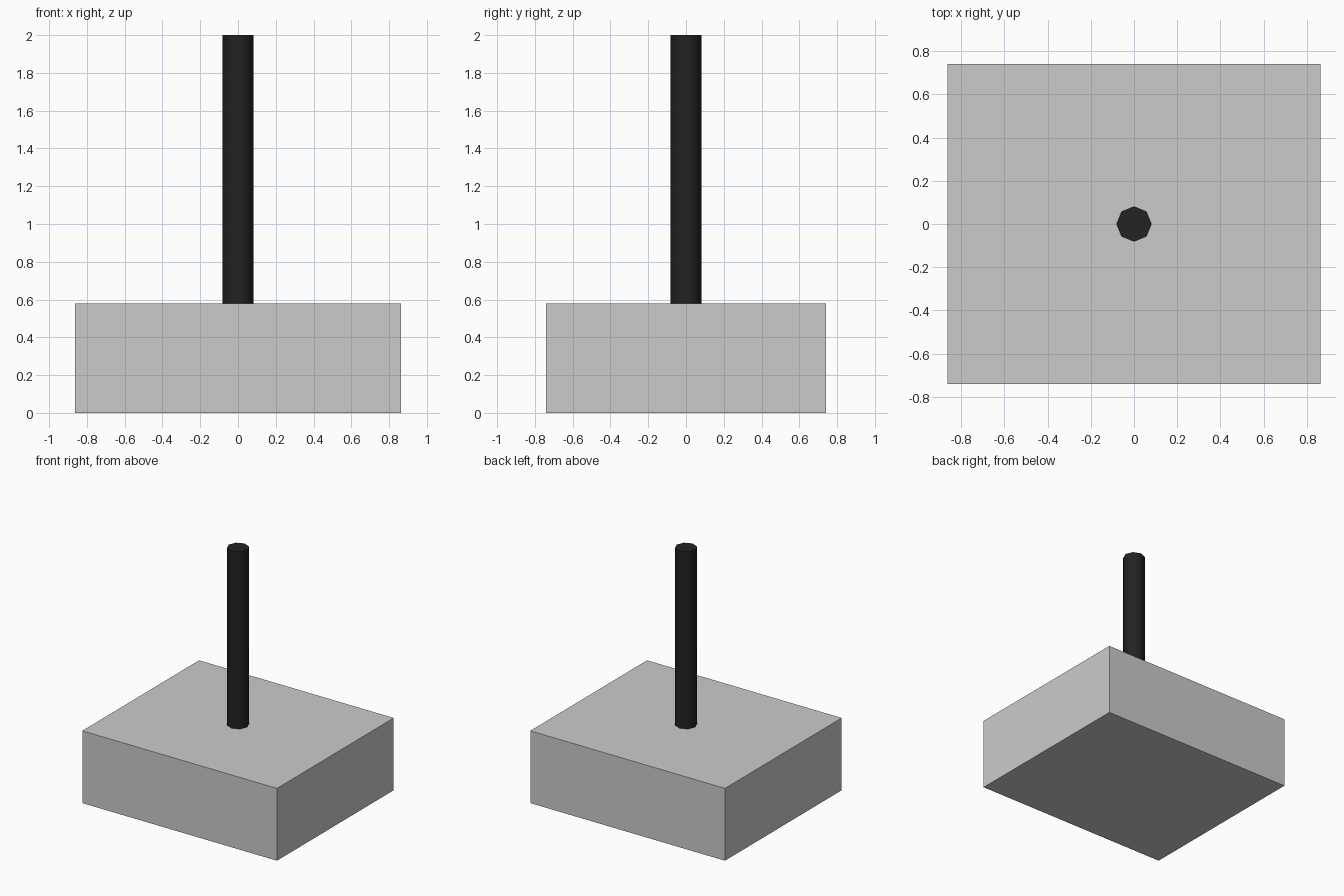
import bpy, math

if "Cube" in bpy.data.objects:
    bpy.data.objects.remove(bpy.data.objects["Cube"])

# base block
bpy.ops.mesh.primitive_cube_add(size=1, location=(0, 0, 0.29))
base = bpy.context.object
base.name = "base_block"
base.scale = (1.728, 1.48, 0.58)
bpy.ops.object.transform_apply(location=False, rotation=False, scale=True)

# eight-sided upright post, standing on the block, corners on the axes
bottom, top = 0.578, 2.0
bpy.ops.mesh.primitive_cylinder_add(vertices=8, radius=0.082, depth=top - bottom,
                                    location=(0, 0, (bottom + top) / 2))
post = bpy.context.object
post.name = "post"
bpy.ops.object.shade_smooth_by_angle(angle=math.radians(60))

# black finish for the post
black = bpy.data.materials.new("black")
black.diffuse_color = (0.016, 0.016, 0.016, 1)
black.use_nodes = True
black.node_tree.nodes["Principled BSDF"].inputs["Base Color"].default_value = black.diffuse_color
post.data.materials.append(black)
